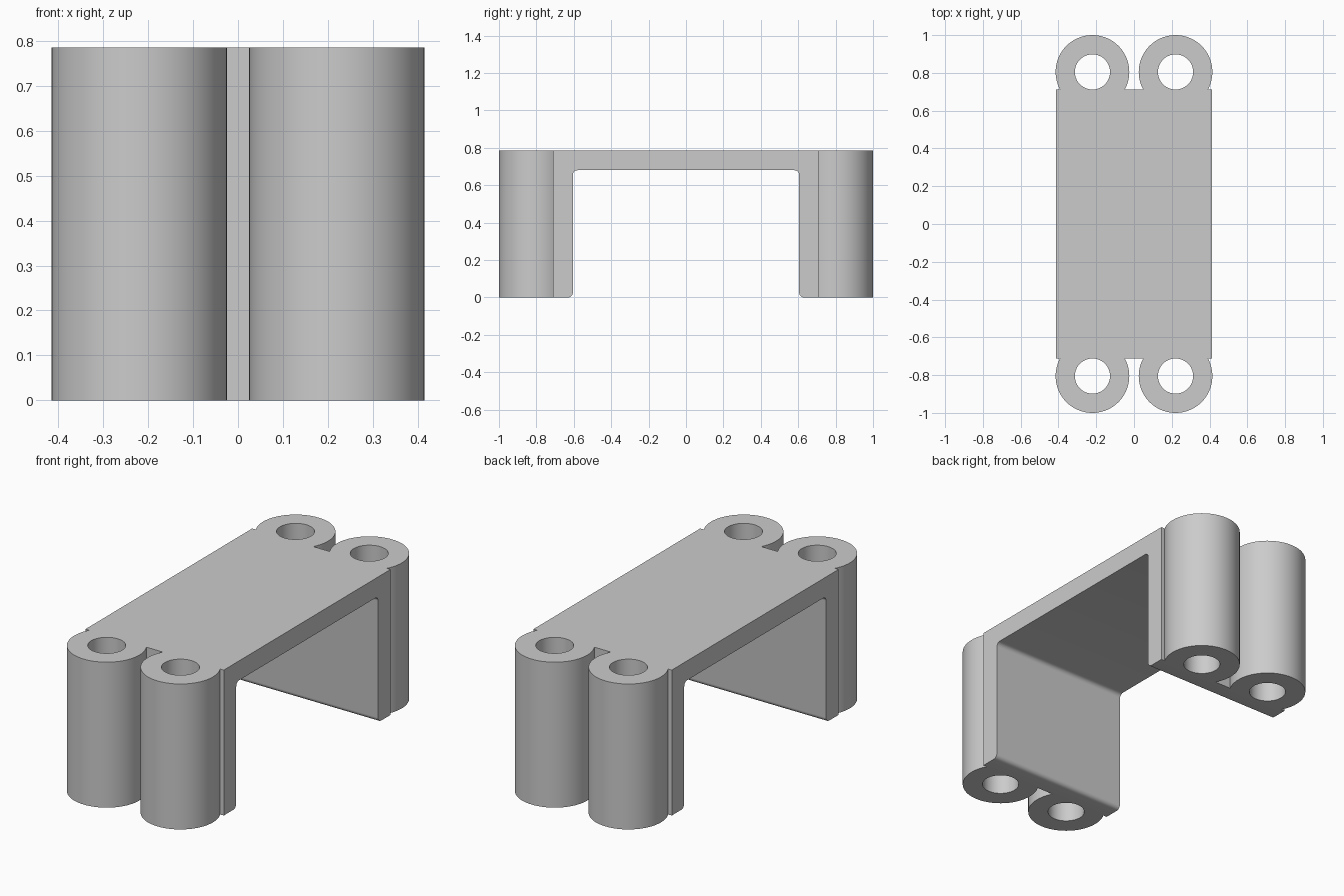
import bpy
import bmesh
from math import radians, sin, cos, asin, degrees

cube = bpy.data.objects.get("Cube")
if cube:
    bpy.data.objects.remove(cube)

HEIGHT = 0.785
HALF_WIDTH = 0.413
WALL_Y = 0.711                 # outer face of the legs
INNER_Y, INNER_Z = 0.605, 0.68  # opening under the bridge
FILLET = 0.025
POST_X, POST_Y = 0.22, 0.805
POST_R, HOLE_R = 0.195, 0.093

grey = bpy.data.materials.new("plain grey")
grey.use_nodes = True
grey.diffuse_color = (0.6, 0.6, 0.6, 1)
grey.node_tree.nodes["Principled BSDF"].inputs["Base Color"].default_value = (0.6, 0.6, 0.6, 1)


def finish(bm, name):
    bmesh.ops.recalc_face_normals(bm, faces=bm.faces)
    mesh = bpy.data.meshes.new(name)
    bm.to_mesh(mesh)
    bm.free()
    mesh.materials.append(grey)
    obj = bpy.data.objects.new(name, mesh)
    bpy.context.collection.objects.link(obj)
    bpy.ops.object.select_all(action='DESELECT')
    obj.select_set(True)
    bpy.context.view_layer.objects.active = obj
    bpy.ops.object.shade_smooth_by_angle(angle=radians(30))
    return obj


def arc(cy, cz, start, end, steps=6):
    angles = [radians(start + (end - start) * i / steps) for i in range(steps + 1)]
    return [(cy + FILLET * cos(a), cz + FILLET * sin(a)) for a in angles]


# U-shaped bridge: half profile, mirrored, then extruded across the width
half = arc(INNER_Y - FILLET, INNER_Z - FILLET, 90, 0)
half += arc(INNER_Y + FILLET, FILLET, 180, 270)
half += [(WALL_Y, 0), (WALL_Y, HEIGHT)]
profile = half + [(-y, z) for y, z in reversed(half)]

bm = bmesh.new()
face = bm.faces.new([bm.verts.new((-HALF_WIDTH, y, z)) for y, z in profile])
grown = bmesh.ops.extrude_face_region(bm, geom=[face])["geom"]
moved = [v for v in grown if isinstance(v, bmesh.types.BMVert)]
bmesh.ops.translate(bm, verts=moved, vec=(2 * HALF_WIDTH, 0, 0))
finish(bm, "bridge")


def add_post(name, sx, sy):
    """Hollow post, cut flat where it meets the leg wall."""
    depth = POST_Y - WALL_Y
    corner = degrees(asin(depth / POST_R))
    angles = sorted([a * 5 for a in range(72)] + [180 + corner, 360 - corner])
    bm = bmesh.new()
    rings = []
    for a in angles:
        c, s = cos(radians(a)), sin(radians(a))
        reach = min(POST_R, -depth / s) if s < -0.01 else POST_R
        rings.append([bm.verts.new((sx * (POST_X + r * c), sy * (POST_Y + r * s), z))
                      for r, z in ((HOLE_R, 0), (reach, 0), (reach, HEIGHT), (HOLE_R, HEIGHT))])
    for i, a in enumerate(angles):
        p, q = rings[i], rings[(i + 1) % len(rings)]
        hidden = 180 + corner - 0.01 < a < 360 - corner - 0.01
        for k in range(4):
            if k == 1 and hidden:
                continue  # side buried against the leg
            n = (k + 1) % 4
            bm.faces.new((p[k], p[n], q[n], q[k]))
    finish(bm, name)


# Four posts at the corners
for sy, end in ((-1, "front"), (1, "back")):
    for sx, side in ((1, "left"), (-1, "right")):
        add_post(f"{end}_{side}_post", sx, sy)
